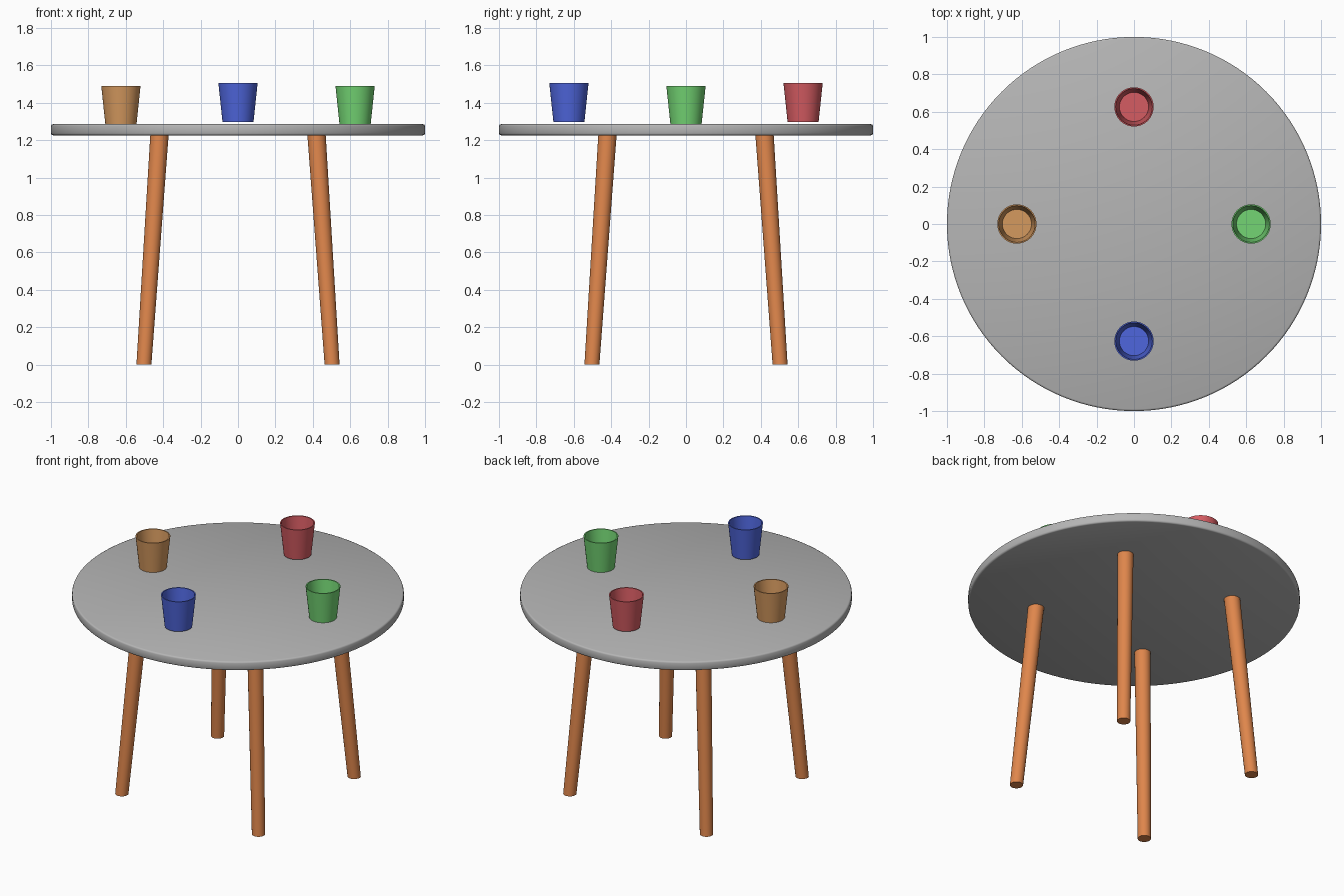
import bpy, math
from mathutils import Vector

if "Cube" in bpy.data.objects:
    bpy.data.objects.remove(bpy.data.objects["Cube"])


def material(name, srgb):
    m = bpy.data.materials.new(name)
    m.diffuse_color = [(c / 255) ** 2.2 for c in srgb] + [1]
    m.use_nodes = True
    m.node_tree.nodes["Principled BSDF"].inputs["Base Color"].default_value = m.diffuse_color
    return m


def lathe(name, profile, mat, loc=(0, 0, 0), n=64, angle=30):
    """Revolve an (r, z) profile around z, closing with caps where r is 0."""
    verts, rings, faces = [], [], []
    for r, z in profile:
        start = len(verts)
        if r == 0:
            verts.append((0, 0, z))
            rings.append([start] * n)
        else:
            verts += [(r * math.cos(2 * math.pi * i / n), r * math.sin(2 * math.pi * i / n), z)
                      for i in range(n)]
            rings.append(list(range(start, start + n)))
    for a, b in zip(rings, rings[1:]):
        for i in range(n):
            j = (i + 1) % n
            quad = list(dict.fromkeys((a[i], a[j], b[j], b[i])))
            faces.append(quad)
    mesh = bpy.data.meshes.new(name)
    mesh.from_pydata(verts, [], faces)
    mesh.materials.append(mat)
    ob = bpy.data.objects.new(name, mesh)
    bpy.context.collection.objects.link(ob)
    ob.location = loc
    bpy.ops.object.select_all(action='DESELECT')
    bpy.context.view_layer.objects.active = ob
    ob.select_set(True)
    bpy.ops.object.shade_smooth_by_angle(angle=math.radians(angle))
    return ob


grey = material("grey top", (180, 180, 180))
wood = material("orange wood", (222, 133, 77))

# Round table top with softened edges
Z0, Z1 = 1.226, 1.285
lathe("table_top", [(0, Z0), (0.99, Z0), (0.997, Z0 + 0.003), (1, Z0 + 0.01),
                    (1, Z1 - 0.01), (0.997, Z1 - 0.003), (0.99, Z1), (0, Z1)], grey, n=128, angle=50)

# Four tapered legs splayed towards the corners, with level ends
for sx, sy, name in ((1, -1, "front_right"), (-1, -1, "front_left"),
                     (1, 1, "back_right"), (-1, 1, "back_left")):
    leg = lathe(name + "_leg", [(0, 0), (0.04, 0), (0.049, Z0 + 0.01), (0, Z0 + 0.01)], wood, n=32)
    for v in leg.data.vertices:
        reach = 0.503 - 0.083 * v.co.z / Z0
        v.co += Vector((sx * reach, sy * reach, 0))

# Thin-walled tapered cups
cup = [(0, 0), (0.083, 0), (0.105, 0.208), (0.098, 0.208), (0.078, 0.008), (0, 0.008)]
for name, srgb, x, y, z in (("tan", (212, 152, 95), -0.626, 0, 1.282),
                            ("green", (115, 212, 115), 0.626, 0, 1.282),
                            ("blue", (80, 102, 220), 0, -0.626, 1.298),
                            ("red", (212, 92, 98), 0, 0.626, 1.298)):
    lathe(name + "_cup", cup, material(name, srgb), (x, y, z), n=48)
